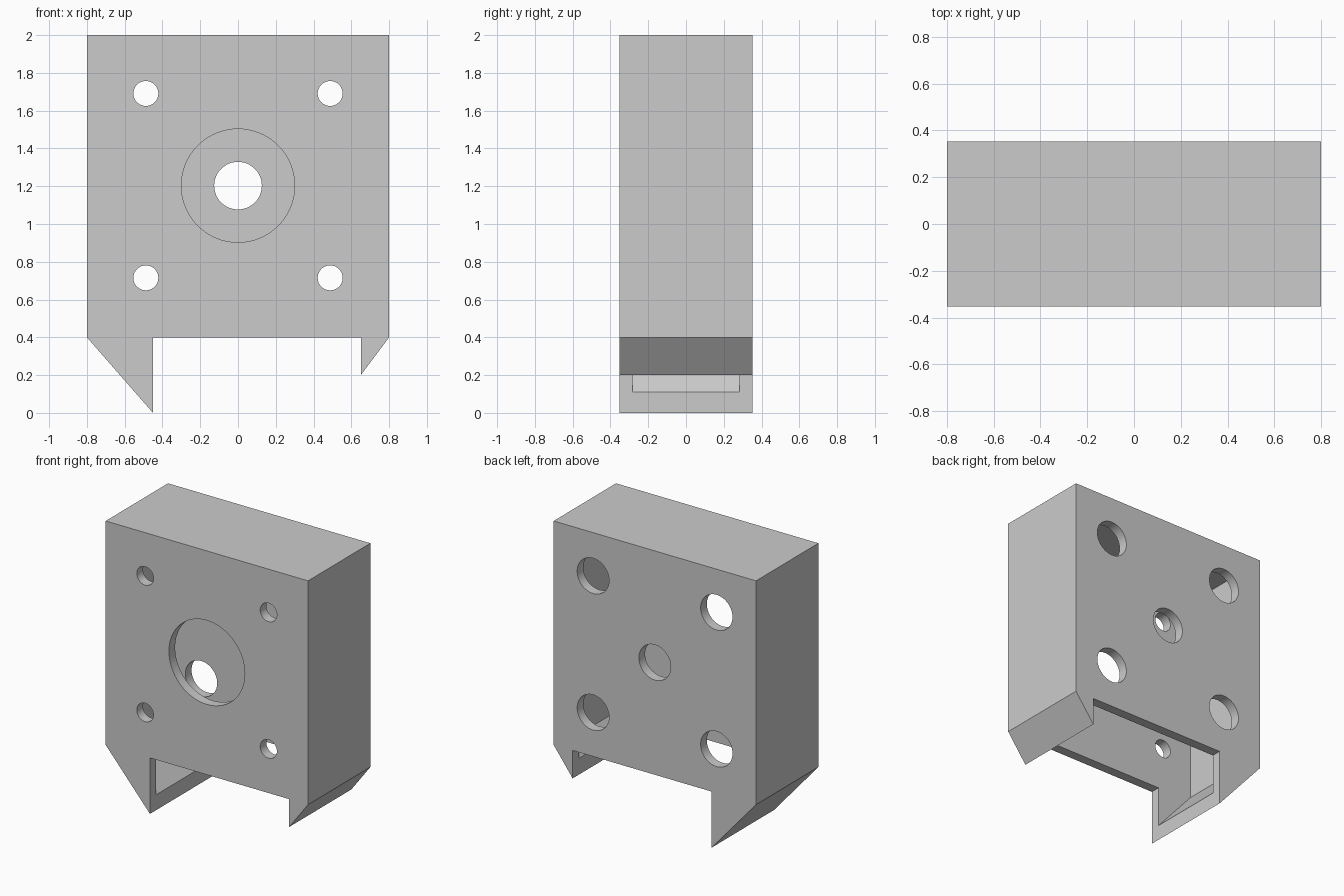
import bpy, bmesh, math
from mathutils import Matrix, Vector

default = bpy.data.objects.get("Cube")
if default:
    bpy.data.objects.remove(default, do_unlink=True)

HALF_DEPTH, WALL = 0.352, 0.07
CENTRE_Z, HOLE_STEP = 1.203, 0.488

grey = bpy.data.materials.new("plain grey")
grey.use_nodes = True
grey.diffuse_color = (0.6, 0.6, 0.6, 1)
grey.node_tree.nodes["Principled BSDF"].inputs["Base Color"].default_value = (0.6, 0.6, 0.6, 1)


def add_object(name, bm):
    bmesh.ops.recalc_face_normals(bm, faces=bm.faces)
    mesh = bpy.data.meshes.new(name)
    bm.to_mesh(mesh)
    bm.free()
    mesh.materials.append(grey)
    obj = bpy.data.objects.new(name, mesh)
    bpy.context.collection.objects.link(obj)
    return obj


def prism(name, profile, half):
    """Extrude an x-z profile along y."""
    bm = bmesh.new()
    face = bm.faces.new([bm.verts.new((x, -half, z)) for x, z in profile])
    result = bmesh.ops.extrude_face_region(bm, geom=[face])
    moved = [v for v in result["geom"] if isinstance(v, bmesh.types.BMVert)]
    bmesh.ops.translate(bm, verts=moved, vec=Vector((0, 2 * half, 0)))
    return add_object(name, bm)


def drill(name, x, z, side, radius):
    """Cylinder along y through the front (-1) or back (+1) wall."""
    bm = bmesh.new()
    place = Matrix.Translation((x, side * HALF_DEPTH, z)) @ Matrix.Rotation(math.pi / 2, 4, "X")
    bmesh.ops.create_cone(bm, cap_ends=True, segments=64, radius1=radius,
                          radius2=radius, depth=0.3, matrix=place)
    return add_object(name, bm)


def cut(target, cutter):
    cutter.hide_render = True
    mod = target.modifiers.new("cut", "BOOLEAN")
    mod.operation = "DIFFERENCE"
    mod.solver = "EXACT"
    mod.object = cutter
    bpy.context.view_layer.objects.active = target
    bpy.ops.object.modifier_apply(modifier=mod.name)
    bpy.data.objects.remove(cutter, do_unlink=True)


# Outer housing with a long and a short pointed leg
housing = prism("housing", [(-0.8, 2), (-0.8, 0.4), (-0.45, 0), (-0.45, 0.4),
                            (0.65, 0.4), (0.65, 0.2), (0.8, 0.4), (0.8, 2)], HALF_DEPTH)

# Hollow inside, open at the bottom and into both legs
cut(housing, prism("cavity_cutter", [(-0.73, 1.93), (-0.73, 0.43), (-0.4, 0.053),
                                     (0.6, 0.25), (0.73, 0.424), (0.73, 1.93)],
                   HALF_DEPTH - WALL))

# Centre openings: wide in front, small in back
cut(housing, drill("front_centre_cutter", 0, CENTRE_Z, -1, 0.3))
cut(housing, drill("back_centre_cutter", 0, CENTRE_Z, 1, 0.126))

# Corner holes: screw holes in front, wider access holes in back
for sx in (-1, 1):
    for sz in (-1, 1):
        for side, radius in ((-1, 0.066), (1, 0.126)):
            cut(housing, drill("corner_cutter", sx * HOLE_STEP,
                               CENTRE_Z + sz * HOLE_STEP, side, radius))

bpy.ops.object.select_all(action="DESELECT")
housing.select_set(True)
bpy.context.view_layer.objects.active = housing
bpy.ops.object.shade_smooth_by_angle(angle=math.radians(30))
